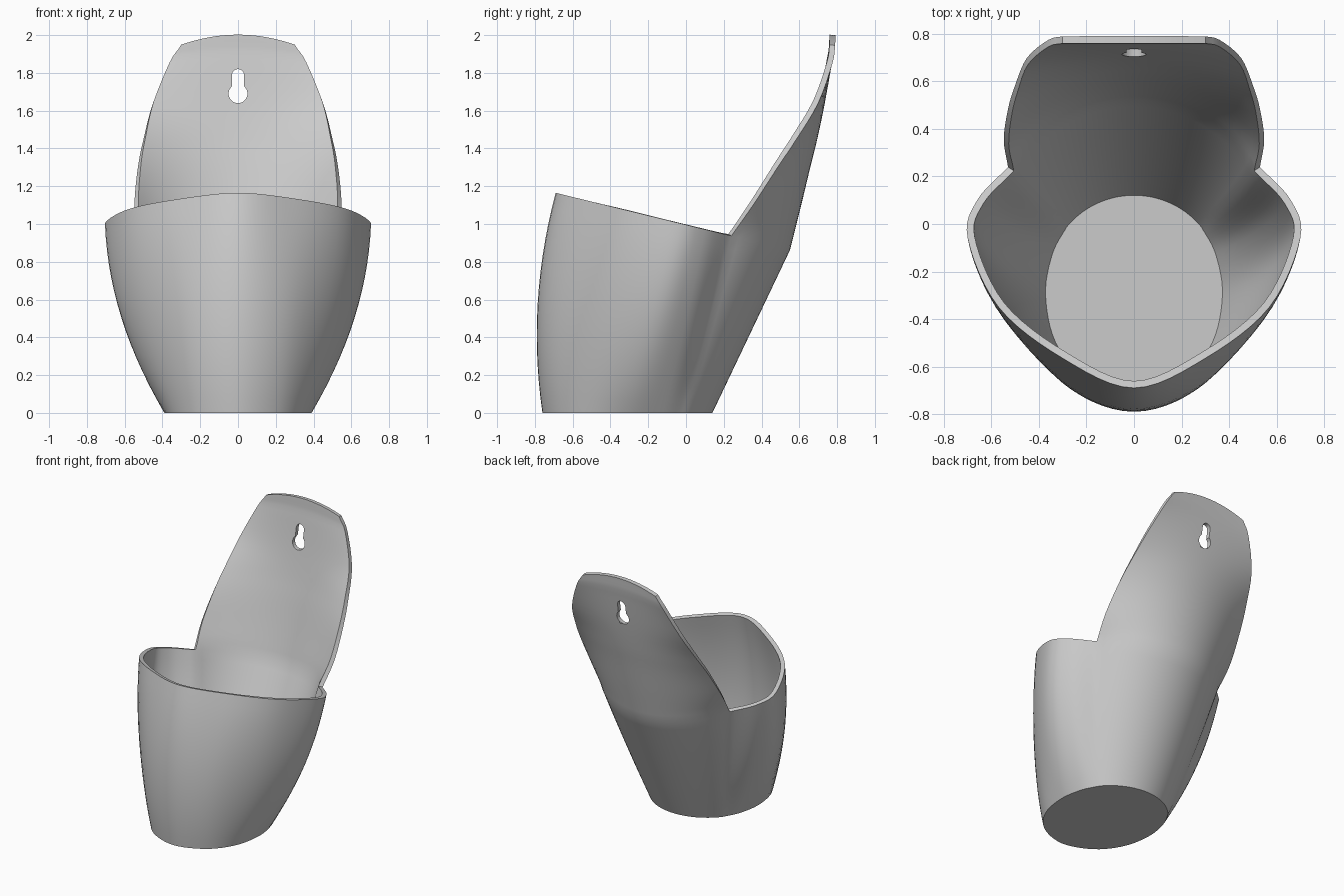
import bpy, bmesh, math
from mathutils import Vector

cube = bpy.data.objects.get("Cube")
if cube:
    bpy.data.objects.remove(cube, do_unlink=True)

WALL = 0.03
SEG = 6          # spline steps between control points
COLS = 28        # columns across the back
POT_ROWS = 14


def spline(points, steps=SEG):
    """Smooth curve through all the points."""
    p = [Vector(q) for q in points]
    p = [p[0] * 2 - p[1]] + p + [p[-1] * 2 - p[-2]]
    out = []
    for a, b, c, d in zip(p, p[1:], p[2:], p[3:]):
        for i in range(steps):
            t = i / steps
            out.append(0.5 * (2 * b + (c - a) * t + (2 * a - 5 * b + 4 * c - d) * t**2
                              + (3 * b - a - 3 * c + d) * t**3))
    return out + [p[-2]]


def arc(xe, ye, yc):
    """Circular arc from (xe, ye) over (0, yc) to (-xe, ye)."""
    h = max(yc - ye, 0.0005)
    half = 2 * math.atan(h / xe)
    r = xe / math.sin(half)
    pts = []
    for i in range(COLS + 1):
        a = half * (1 - 2 * i / COLS)
        pts.append(Vector((r * math.sin(a), ye + r * (math.cos(a) - math.cos(half)))))
    return pts


def rim_z(y):
    """Height of the sloping rim plane."""
    return 1.165 - 0.245 * (y + 0.69)


def section(half_front, yc):
    """Closed outline: mirrored front curve plus back arc."""
    left = [(-x, y) for x, y in reversed(half_front[1:])]
    xe, ye = half_front[-1]
    return spline(left + half_front) + arc(xe, ye, yc)[1:-1]


def skin(bm, rows, closed):
    """Quads between successive rows of points."""
    grid = [[bm.verts.new(p) for p in row] for row in rows]
    n = len(grid[0])
    for low, high in zip(grid, grid[1:]):
        for c in range(n if closed else n - 1):
            d = (c + 1) % n
            bm.faces.new((low[c], low[d], high[d], high[c]))
    return grid


# Pot outlines at the base, halfway up and at the rim
base = section([(0, -.76), (.22, -.68), (.35, -.51), (.39, -.3), (.36, -.12), (.3, 0)], .14)
middle = section([(0, -.785), (.27, -.69), (.5, -.45), (.615, -.18), (.56, 0), (.43, .12)], .345)
rim = section([(0, -.69), (.3, -.565), (.57, -.35), (.7, -.06), (.66, .1), (.53, .24)], .55)

bm = bmesh.new()
rows = []
for r in range(POT_ROWS + 1):
    t = r / POT_ROWS
    w0, w1, w2 = (1 - t) * (1 - 2 * t), 4 * t * (1 - t), t * (2 * t - 1)
    rows.append([(*(a * w0 + b * w1 + c * w2), t * rim_z(c.y))
                 for a, b, c in zip(base, middle, rim)])
pot = skin(bm, rows, True)
bm.faces.new(list(reversed(pot[0])))

# Back plate: curved at the rim, flattening towards the top
edge = spline([(.53, .24, rim_z(.24)), (.548, .355, 1.1), (.53, .485, 1.3), (.5, .585, 1.45),
               (.45, .7, 1.64), (.36, .775, 1.85), (.3, .79, 1.945)], 4)
spine = spline([(0, .55, rim_z(.55)), (0, .61, 1.1), (0, .658, 1.3), (0, .695, 1.45),
                (0, .735, 1.64), (0, .775, 1.87), (0, .79, 2)], 4)
rows = []
for k, (e, s) in enumerate(zip(edge, spine)):
    pts = arc(e.x, e.y, s.y)
    if k == 0:
        rows.append([(p.x, p.y, rim_z(p.y)) for p in pts])
    else:
        rows.append([(p.x, p.y, s.z + (e.z - s.z) * (p.x / e.x) ** 2) for p in pts])
skin(bm, rows, False)
bmesh.ops.remove_doubles(bm, verts=bm.verts, dist=0.001)

mesh = bpy.data.meshes.new("wall_planter")
bm.to_mesh(mesh)
bm.free()
planter = bpy.data.objects.new("wall_planter", mesh)
bpy.context.collection.objects.link(planter)

# Keyhole cutter: round hole with a narrower slot above
R, S, ZR, ZS = 0.05, 0.032, 1.69, 1.788
a0 = math.asin(S / R)
outline = []
for i in range(25):
    a = math.pi / 2 + a0 + (2 * math.pi - 2 * a0) * i / 24
    outline.append((R * math.cos(a), ZR + R * math.sin(a)))
for i in range(13):
    a = math.pi * i / 12
    outline.append((S * math.cos(a), ZS + S * math.sin(a)))
bm = bmesh.new()
face = bm.faces.new([bm.verts.new((x, .6, z)) for x, z in outline])
ext = bmesh.ops.extrude_face_region(bm, geom=[face])
bmesh.ops.translate(bm, vec=(0, .35, 0),
                    verts=[g for g in ext["geom"] if isinstance(g, bmesh.types.BMVert)])
bmesh.ops.recalc_face_normals(bm, faces=bm.faces)
cut_mesh = bpy.data.meshes.new("keyhole_cutter")
bm.to_mesh(cut_mesh)
bm.free()
cutter = bpy.data.objects.new("keyhole_cutter", cut_mesh)
bpy.context.collection.objects.link(cutter)
cutter.hide_render = True

# Wall thickness, then the hanging hole
solid = planter.modifiers.new("thickness", 'SOLIDIFY')
solid.thickness = WALL
solid.offset = -1
solid.use_even_offset = True
hole = planter.modifiers.new("keyhole", 'BOOLEAN')
hole.operation = 'DIFFERENCE'
hole.solver = 'EXACT'
hole.object = cutter

bpy.ops.object.select_all(action='DESELECT')
planter.select_set(True)
bpy.context.view_layer.objects.active = planter
for name in ("thickness", "keyhole"):
    bpy.ops.object.modifier_apply(modifier=name)
bpy.data.objects.remove(cutter, do_unlink=True)
bpy.ops.object.shade_smooth_by_angle(angle=math.radians(32))

# Plain grey finish
grey = bpy.data.materials.new("light_grey")
grey.use_nodes = True
colour = (0.6, 0.6, 0.6, 1)
grey.diffuse_color = colour
grey.node_tree.nodes["Principled BSDF"].inputs["Base Color"].default_value = colour
planter.data.materials.clear()
planter.data.materials.append(grey)
